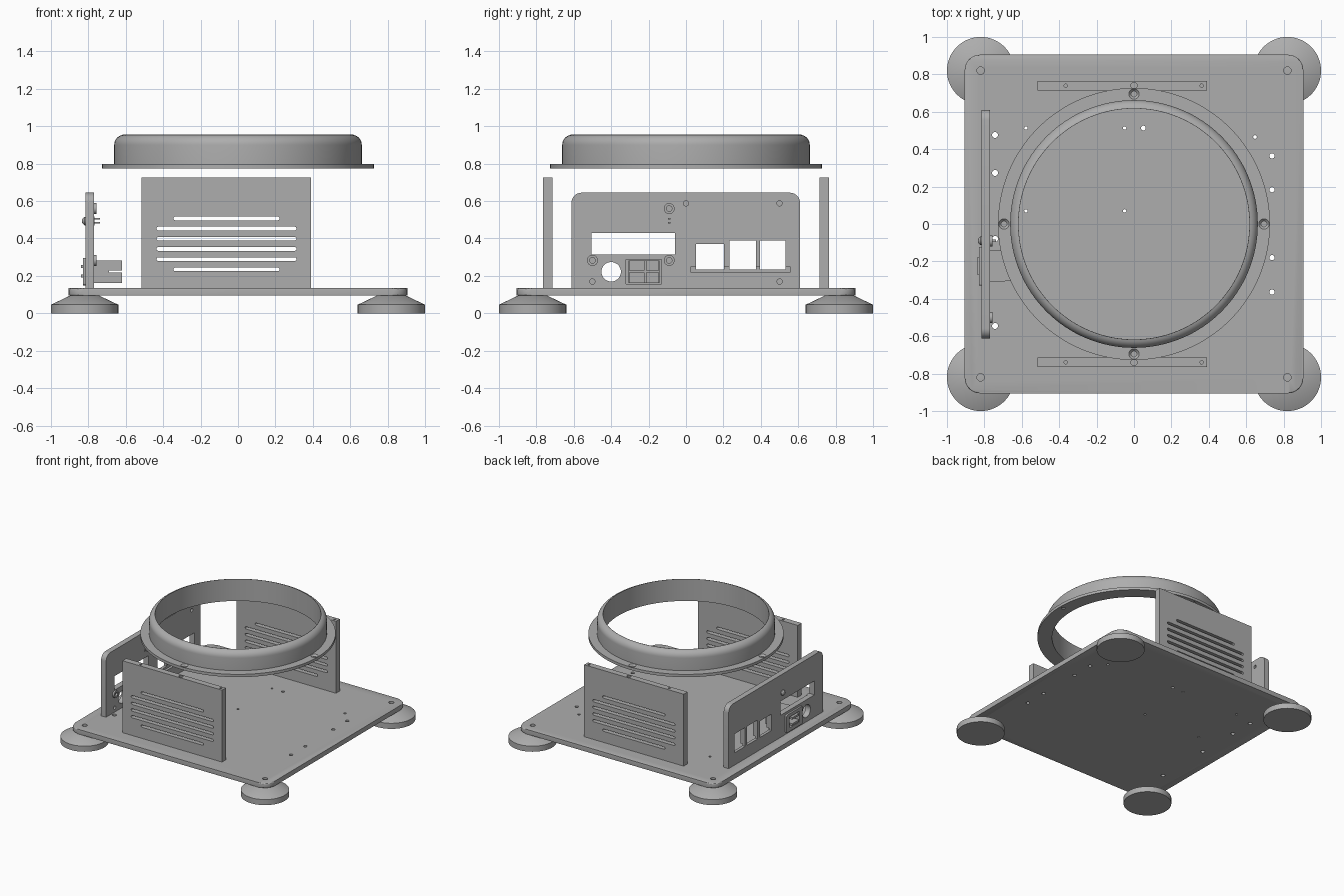
import bpy, bmesh
from math import sin, cos, pi
from mathutils import Vector

old = bpy.data.objects.get("Cube")
if old:
    bpy.data.objects.remove(old, do_unlink=True)

grey = bpy.data.materials.new("plain_grey")
grey.use_nodes = True
grey.diffuse_color = (0.42, 0.42, 0.42, 1)
grey.node_tree.nodes["Principled BSDF"].inputs["Base Color"].default_value = grey.diffuse_color

# Local (a, b, depth) to world, per depth axis
AXES = {"X": lambda a, b, c: (c, a, b),
        "Y": lambda a, b, c: (a, c, b),
        "Z": lambda a, b, c: (a, b, c)}


def rounded(a0, a1, b0, b1, top=0, bottom=None, steps=8):
    """Rectangle outline with rounded top and bottom corners."""
    bottom = top if bottom is None else bottom
    pts = []
    for i, (a, b, r) in enumerate([(a1, b1, top), (a0, b1, top), (a0, b0, bottom), (a1, b0, bottom)]):
        if r == 0:
            pts.append((a, b))
            continue
        ca = a - r if a == a1 else a + r
        cb = b - r if b == b1 else b + r
        for k in range(steps + 1):
            t = (i + k / steps) * pi / 2
            pts.append((ca + r * cos(t), cb + r * sin(t)))
    return pts


def circle(a, b, r, n=24):
    return [(a + r * cos(2 * pi * k / n), b + r * sin(2 * pi * k / n)) for k in range(n)]


def prism(bm, outline, c0, c1, axis="Z"):
    """Extrude an outline from depth c0 to c1."""
    place = AXES[axis]
    low = [bm.verts.new(place(a, b, c0)) for a, b in outline]
    high = [bm.verts.new(place(a, b, c1)) for a, b in outline]
    bm.faces.new(low)
    bm.faces.new(high)
    for i in range(len(low)):
        j = (i + 1) % len(low)
        bm.faces.new((low[i], low[j], high[j], high[i]))


def lathe(bm, profile, centre=(0, 0, 0), axis="Z", n=32, closed=False):
    """Revolve (radius, depth) points about an axis through centre."""
    place, centre = AXES[axis], Vector(centre)
    rings = []
    for r, c in profile:
        count = n if r > 0 else 1
        rings.append([bm.verts.new(centre + Vector(place(r * cos(2 * pi * k / n), r * sin(2 * pi * k / n), c)))
                      for k in range(count)])
    pairs = list(zip(rings, rings[1:]))
    if closed:
        pairs.append((rings[-1], rings[0]))
    for p, q in pairs:
        for k in range(n):
            m = (k + 1) % n
            face = [p[k % len(p)], p[m % len(p)], q[m % len(q)], q[k % len(q)]]
            bm.faces.new(list(dict.fromkeys(face)))


def finish(name, bm):
    bmesh.ops.recalc_face_normals(bm, faces=bm.faces)
    mesh = bpy.data.meshes.new(name)
    bm.to_mesh(mesh)
    bm.free()
    mesh.materials.append(grey)
    obj = bpy.data.objects.new(name, mesh)
    bpy.context.scene.collection.objects.link(obj)
    return obj


def cut(obj, bm):
    """Subtract the shapes in bm and bake the result."""
    cutter = finish("cutter", bm)
    cutter.hide_render = True
    mod = obj.modifiers.new("cut", "BOOLEAN")
    mod.operation, mod.solver, mod.object = "DIFFERENCE", "EXACT", cutter
    deps = bpy.context.evaluated_depsgraph_get()
    mesh = bpy.data.meshes.new_from_object(obj.evaluated_get(deps))
    obj.modifiers.clear()
    obj.data = mesh
    bpy.data.objects.remove(cutter, do_unlink=True)


parts = []

# Base plate with softened rims
bm = bmesh.new()
prism(bm, rounded(-0.905, 0.905, -0.905, 0.905, 0.08), 0.095, 0.134)
rims = [e for e in bm.edges if abs(e.verts[0].co.z - e.verts[1].co.z) < 0.001]
bmesh.ops.bevel(bm, geom=rims, offset=0.008, segments=3, affect="EDGES", profile=0.5)
base = finish("base_plate", bm)
holes = bmesh.new()
for x, r, ys in [(-0.743, 0.016, (0.476, 0.273, -0.08, -0.545)),
                 (0.738, 0.014, (0.364, 0.183, -0.18, -0.364)),
                 (-0.578, 0.009, (0.513, 0.07)), (-0.05, 0.009, (0.513, 0.07)),
                 (0.05, 0.013, (0.513,)), (0.647, 0.01, (0.465,)),
                 (0.82, 0.02, (0.82, -0.82)), (-0.82, 0.02, (0.82, -0.82))]:
    for y in ys:
        prism(holes, circle(x, y, r, 16), 0, 0.2)
cut(base, holes)
parts.append(base)

# Feet
for side, x in (("left", 0.82), ("right", -0.82)):
    for end, y in (("front", -0.82), ("back", 0.82)):
        bm = bmesh.new()
        lathe(bm, [(0, 0), (0.18, 0), (0.18, 0.046), (0.075, 0.096), (0, 0.096)], (x, y, 0), n=64)
        parts.append(finish(f"{end}_{side}_foot", bm))

# Vented plates, front and back
for end, s in (("front", -1), ("back", 1)):
    bm = bmesh.new()
    prism(bm, rounded(-0.515, 0.39, 0.134, 0.725), s * 0.715, s * 0.765, "Y")
    vent = finish(f"{end}_vent_plate", bm)
    slots = bmesh.new()
    for i in range(6):
        z = 0.235 + i * 0.0545
        half = 0.284 if i in (0, 5) else 0.374
        prism(slots, rounded(-0.0615 - half, -0.0615 + half, z - 0.01, z + 0.01, 0.0098, steps=4),
              s * 0.6, s * 0.9, "Y")
    for x, r in ((-0.365, 0.009), (0, 0.017), (0.362, 0.009)):
        prism(slots, circle(x, s * 0.74, r, 16), 0.66, 0.8)
    cut(vent, slots)
    parts.append(vent)

# Flanged ring with rounded upper lip
bm = bmesh.new()
lip = [(0.607 + 0.055 * cos(k * pi / 16), 0.9 + 0.055 * sin(k * pi / 16)) for k in range(8)]
lathe(bm, [(0.617, 0.774), (0.727, 0.774), (0.727, 0.797), (0.662, 0.797)] + lip + [(0.617, 0.955)],
      n=128, closed=True)
ring = finish("flanged_ring", bm)
sinks = bmesh.new()
for k in range(4):
    lathe(sinks, [(0, 0.75), (0.015, 0.75), (0.015, 0.784), (0.028, 0.797), (0.028, 0.83), (0, 0.83)],
          (0.695 * cos(k * pi / 2), 0.695 * sin(k * pi / 2), 0), n=24)
cut(ring, sinks)
parts.append(ring)

# Connector panel on the right side
bm = bmesh.new()
prism(bm, rounded(-0.613, 0.61, 0.134, 0.645, 0.055, 0), -0.815, -0.77, "X")
panel = finish("connector_panel", bm)
openings = bmesh.new()
for rect in [(-0.505, -0.06, 0.315, 0.43), (0.053, 0.203, 0.235, 0.37), (0.233, 0.374, 0.235, 0.39),
             (0.395, 0.532, 0.235, 0.39), (-0.32, -0.132, 0.158, 0.287)]:
    prism(openings, rounded(*rect), -0.9, -0.7, "X")
prism(openings, circle(-0.4, 0.222, 0.052, 32), -0.9, -0.7, "X")
for y, z in ((0, 0.588), (0.5, 0.588), (-0.5, 0.17), (0.5, 0.17)):
    prism(openings, circle(y, z, 0.014, 16), -0.795, -0.7, "X")
cut(panel, openings)
groove = bmesh.new()
prism(groove, rounded(0.027, 0.555, 0.217, 0.25), -0.79, -0.7, "X")
cut(panel, groove)
parts.append(panel)

# Power inlet: outer frame, hollow body and four terminals
bm = bmesh.new()
prism(bm, rounded(-0.33, -0.122, 0.15, 0.295, 0.01), -0.83, -0.813, "X")
inlet_frame = finish("inlet_frame", bm)
bm = bmesh.new()
prism(bm, rounded(-0.308, -0.142, 0.163, 0.283), -0.825, -0.69, "X")
inlet_body = finish("inlet_body", bm)
for part in (inlet_frame, inlet_body):
    socket = bmesh.new()
    prism(socket, rounded(-0.29, -0.16, 0.18, 0.268), -0.9, -0.73, "X")
    cut(part, socket)
    parts.append(part)
bm = bmesh.new()
for y0, y1 in ((-0.305, -0.222), (-0.214, -0.145)):
    for z0, z1 in ((0.163, 0.218), (0.228, 0.282)):
        prism(bm, rounded(y0, y1, z0, z1), -0.7, -0.62, "X")
for z in (0.2, 0.25):
    prism(bm, rounded(-0.27, -0.18, z - 0.008, z + 0.008), -0.84, -0.72, "X")
parts.append(finish("inlet_terminals", bm))

# Threaded collars on the inner panel face
for i, (y, z) in enumerate(((-0.09, 0.56), (-0.5, 0.283), (-0.09, 0.283))):
    bm = bmesh.new()
    lathe(bm, [(0.015, -0.775), (0.029, -0.775), (0.029, -0.756), (0.015, -0.756)],
          (0, y, z), "X", 24, closed=True)
    parts.append(finish(f"collar_{i + 1}", bm))

# Push button with two pins
bm = bmesh.new()
lathe(bm, [(0, -0.835), (0.012, -0.832), (0.022, -0.822), (0.024, -0.812), (0.024, -0.767), (0, -0.767)],
      (0, -0.09, 0.493), "X", 24)
for z in (0.485, 0.506):
    prism(bm, rounded(-0.096, -0.084, z - 0.004, z + 0.004), -0.77, -0.737, "X")
parts.append(finish("push_button", bm))

# Smooth curved sides, keep edges crisp
bpy.ops.object.select_all(action="DESELECT")
for part in parts:
    part.select_set(True)
bpy.context.view_layer.objects.active = parts[0]
bpy.ops.object.shade_smooth_by_angle(angle=pi / 6)
